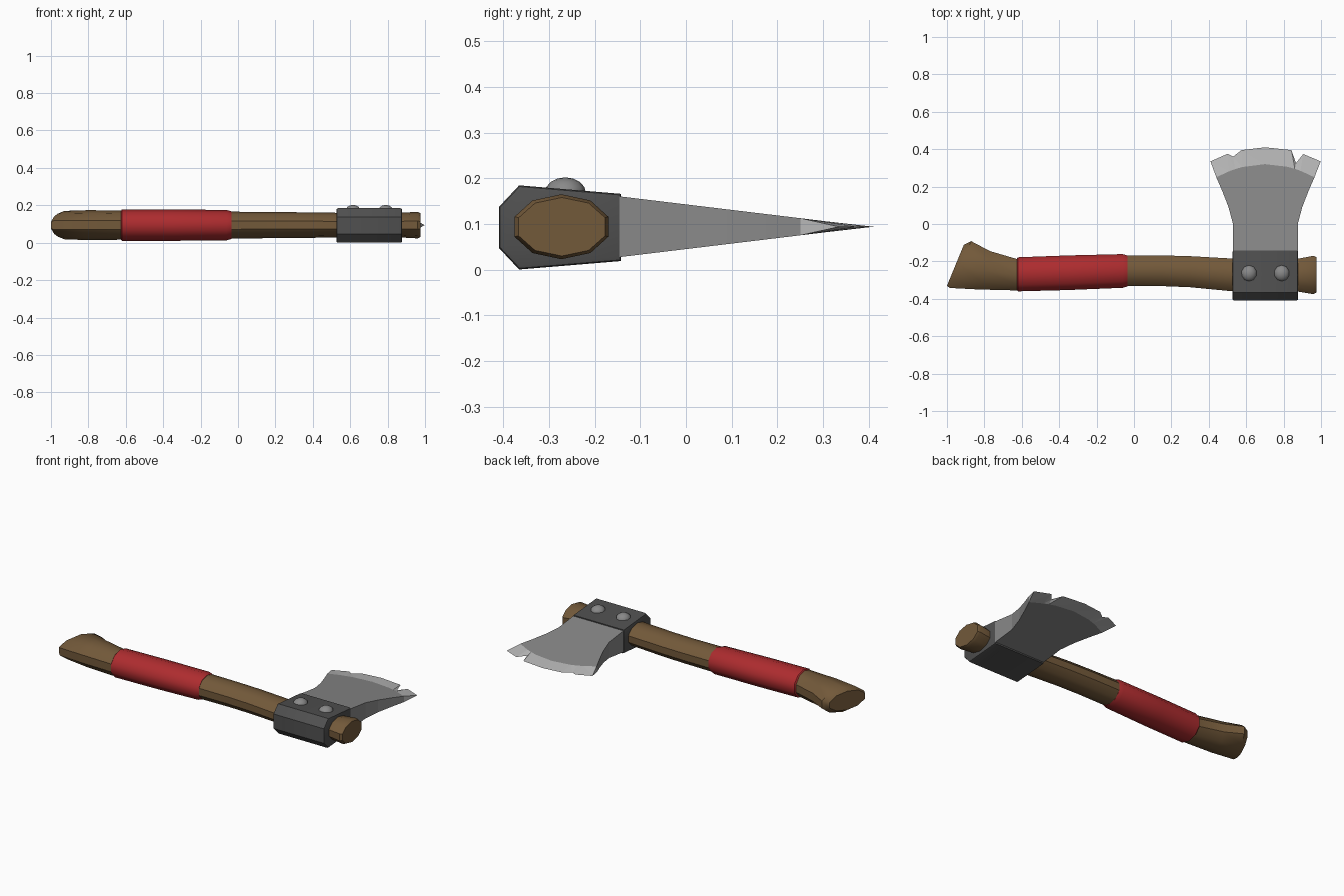
import bpy, bmesh, math

if "Cube" in bpy.data.objects:
    bpy.data.objects.remove(bpy.data.objects["Cube"])

ZC = 0.094    # height of the axe's middle plane
XC = 0.7025   # middle of the axe head along x


def material(name, rgb):
    m = bpy.data.materials.new(name)
    m.diffuse_color = (*rgb, 1)
    m.use_nodes = True
    m.node_tree.nodes["Principled BSDF"].inputs["Base Color"].default_value = m.diffuse_color
    return m


WOOD = material("wood", (0.17, 0.10, 0.042))
RED = material("red_wrap", (0.42, 0.025, 0.028))
DARK = material("dark_steel", (0.08, 0.08, 0.08))
STEEL = material("steel", (0.25, 0.25, 0.25))
BRIGHT = material("bright_steel", (0.48, 0.48, 0.48))


def finish(name, bm, mats, smooth=None):
    bmesh.ops.recalc_face_normals(bm, faces=bm.faces)
    me = bpy.data.meshes.new(name)
    bm.to_mesh(me)
    bm.free()
    ob = bpy.data.objects.new(name, me)
    bpy.context.collection.objects.link(ob)
    for m in mats:
        me.materials.append(m)
    if smooth:
        bpy.ops.object.select_all(action='DESELECT')
        ob.select_set(True)
        bpy.context.view_layer.objects.active = ob
        bpy.ops.object.shade_smooth_by_angle(angle=math.radians(smooth))
    return ob


def loft(name, stations, mat, sides=10):
    """Skin oval rings; each station is (x_low, y_low, x_high, y_high, half_height)."""
    bm = bmesh.new()
    rings = []
    for x0, y0, x1, y1, h in stations:
        ring = []
        for k in range(sides):
            a = math.pi / sides + 2 * math.pi * k / sides
            t = 0.5 + 0.5 * math.cos(a) / math.cos(math.pi / sides)
            ring.append(bm.verts.new((x0 + (x1 - x0) * t, y0 + (y1 - y0) * t,
                                      ZC + h * math.sin(a))))
        rings.append(ring)
    for a, b in zip(rings, rings[1:]):
        for k in range(sides):
            j = (k + 1) % sides
            bm.faces.new((a[k], a[j], b[j], b[k]))
    bm.faces.new(rings[0])
    bm.faces.new(rings[-1])
    return finish(name, bm, [mat], 40)


def straight(x, lo, hi, h):
    return (x, lo, x, hi, h)


# Wooden handle with slanted, flared butt
loft("handle", [
    (-1.0, -0.33, -0.91, -0.112, 0.058),
    (-0.985, -0.342, -0.87, -0.092, 0.076),
    (-0.83, -0.35, -0.77, -0.145, 0.08),
    straight(-0.63, -0.355, -0.186, 0.078),
    straight(-0.3, -0.345, -0.175, 0.075),
    straight(-0.04, -0.332, -0.168, 0.072),
    straight(0.15, -0.332, -0.168, 0.07),
    straight(0.3, -0.338, -0.172, 0.069),
    straight(0.53, -0.36, -0.185, 0.066),
    straight(0.87, -0.36, -0.187, 0.066),
    straight(0.96, -0.375, -0.17, 0.071),
    straight(0.975, -0.366, -0.177, 0.064),
], WOOD)

# Red grip wrap
loft("grip_wrap", [
    straight(-0.627, -0.352, -0.186, 0.076),
    straight(-0.62, -0.36, -0.178, 0.084),
    straight(-0.35, -0.353, -0.168, 0.084),
    straight(-0.06, -0.341, -0.161, 0.081),
    straight(-0.036, -0.334, -0.168, 0.074),
], RED)

# Dark head block: chamfered profile pulled along x
half = [(-0.409, 0.045), (-0.365, 0.092), (-0.142, 0.0735)]
profile = half + [(y, -z) for y, z in reversed(half)]
bm = bmesh.new()
ends = [[bm.verts.new((x, y, ZC - 0.0015 + z)) for y, z in profile] for x in (0.526, 0.878)]
for ring in ends:
    bm.faces.new(ring)
for k in range(6):
    j = (k + 1) % 6
    bm.faces.new((ends[0][k], ends[0][j], ends[1][j], ends[1][k]))
sharp = [e for e in bm.edges if e.calc_face_angle(0) > math.radians(60)
         or len({round(v.co.x, 3) for v in e.verts}) == 1]
bmesh.ops.bevel(bm, geom=sharp, offset=0.009, segments=2, profile=0.5, affect='EDGES')
finish("head_block", bm, [DARK], 35)


# Blade: wedge thinning to a chipped cutting edge
def half_thick(y):
    return 0.066 * (0.405 - y) / 0.547


side = [(0.173, -0.145), (0.173, 0.0), (0.197, 0.09), (0.23, 0.175)]   # half width, y
inner_x = [0.44, 0.51, 0.54, 0.58, 0.7, 0.82, 0.86, 0.89, 0.965]
inner = [(x, 0.32 - 0.07 * ((x - XC) / 0.2625) ** 2) for x in inner_x]
edge = [(0.409, 0.335), (0.5, 0.375), (0.53, 0.36), (0.575, 0.395), (0.70, 0.41),
        (0.842, 0.395), (0.866, 0.325), (0.905, 0.374), (0.998, 0.335)]
left = [(XC - w, y) for w, y in side]
right = [(XC + w, y) for w, y in reversed(side)]

bm = bmesh.new()
tip = [bm.verts.new((x, y, ZC)) for x, y in edge]
outlines = []
for s in (1, -1):
    loop = [bm.verts.new((x, y, ZC + s * half_thick(y))) for x, y in left + inner + right]
    outlines.append(loop)
    bm.faces.new(loop)
    arc = loop[4:13]
    for k in range(8):
        for tri in ((arc[k], arc[k + 1], tip[k]), (arc[k + 1], tip[k + 1], tip[k])):
            bm.faces.new(tri).material_index = 1
up, low = outlines
n = len(up)
for k in list(range(4)) + list(range(12, n - 1)) + [n - 1]:
    j = (k + 1) % n
    bm.faces.new((up[k], up[j], low[j], low[k]))
for k, t in ((4, tip[0]), (12, tip[-1])):
    bm.faces.new((up[k], low[k], t)).material_index = 1
finish("blade", bm, [STEEL, BRIGHT])

# Two domed rivets on top of the block
for i, x in enumerate((0.615, 0.79)):
    bm = bmesh.new()
    bmesh.ops.create_uvsphere(bm, u_segments=10, v_segments=8, radius=1)
    for v in bm.verts:
        v.co = (x + v.co.x * 0.043, -0.264 + v.co.y * 0.045, 0.168 + v.co.z * 0.034)
    finish(f"rivet_{i + 1}", bm, [STEEL], 50)
